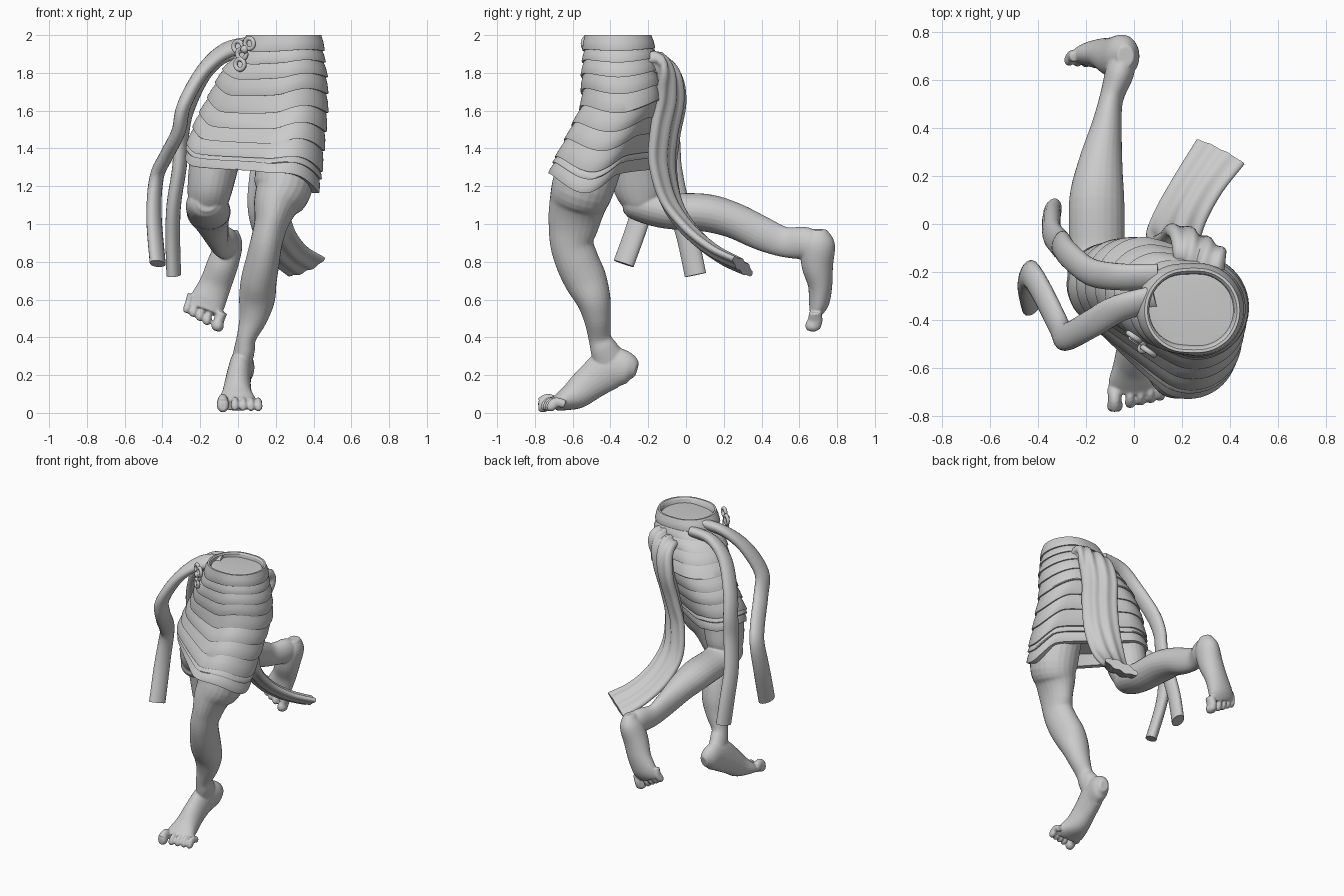
import bpy, bmesh, math
from mathutils import Vector

cube = bpy.data.objects.get("Cube")
if cube:
    bpy.data.objects.remove(cube, do_unlink=True)

clay = bpy.data.materials.new("clay_grey")
clay.use_nodes = True
clay.diffuse_color = (0.6, 0.6, 0.6, 1)
clay.node_tree.nodes["Principled BSDF"].inputs["Base Color"].default_value = (0.6, 0.6, 0.6, 1)


def finish(bm, name, angle=0.7):
    """Turn a bmesh into a smooth-shaded object."""
    bmesh.ops.recalc_face_normals(bm, faces=bm.faces[:])
    mesh = bpy.data.meshes.new(name)
    bm.to_mesh(mesh)
    bm.free()
    mesh.materials.append(clay)
    obj = bpy.data.objects.new(name, mesh)
    bpy.context.collection.objects.link(obj)
    bpy.ops.object.select_all(action='DESELECT')
    obj.select_set(True)
    bpy.context.view_layer.objects.active = obj
    bpy.ops.object.shade_smooth_by_angle(angle=angle)
    return obj


def skin(bm, rings):
    """Bridge rings of points and cap both ends."""
    loops = [[bm.verts.new(p) for p in ring] for ring in rings]
    n = len(loops[0])
    for a, b in zip(loops, loops[1:]):
        for i in range(n):
            j = (i + 1) % n
            bm.faces.new((a[i], a[j], b[j], b[i]))
    bm.faces.new(loops[0])
    bm.faces.new(loops[-1])


def spline(rows, steps=5):
    """Catmull-Rom curve through rows of any width."""
    out = []
    for i in range(len(rows) - 1):
        p0, p1 = rows[max(i - 1, 0)], rows[i]
        p2, p3 = rows[i + 1], rows[min(i + 2, len(rows) - 1)]
        for k in range(steps):
            t = k / steps
            out.append([b + 0.5 * t * (c - a + t * (2 * a - 5 * b + 4 * c - d
                        + t * (3 * (b - c) + d - a)))
                        for a, b, c, d in zip(p0, p1, p2, p3)])
    return out + [list(rows[-1])]


def loft(bm, rows, wide=(1, 0, 0), sides=24, pleat=0):
    """Sweep ellipses: each row is x, y, z, half width, half depth."""
    path = spline(rows)
    wide, rings = Vector(wide), []
    for i, (x, y, z, a, b) in enumerate(path):
        t = Vector(path[min(i + 1, len(path) - 1)][:3]) - Vector(path[max(i - 1, 0)][:3])
        t.normalize()
        u = (wide - wide.dot(t) * t).normalized()
        v = t.cross(u)
        ring = []
        for k in range(sides):
            w = math.tau * k / sides
            fold = 1 + pleat * math.cos(3 * math.pi * math.cos(w))
            ring.append(Vector((x, y, z)) + u * a * math.cos(w) + v * b * math.sin(w) * fold)
        rings.append(ring)
    skin(bm, rings)


def toes(bm, big, small, back):
    """Five toes spread between the big and the small toe tip."""
    big, small, back = Vector(big), Vector(small), Vector(back)
    for i in range(5):
        f = (0, 0.34, 0.57, 0.79, 1)[i]
        r = 0.033 if i == 0 else 0.022
        tip = big.lerp(small, f)
        lift = Vector((0, back.z * 0.1, abs(back.y) * 0.2))
        rows = [(*(tip + back), r, r), (*(tip + back * 0.5 + lift), r * 0.85, r * 1.2),
                (*(tip + back * 0.2), r, r * 1.2), (*tip, r * 0.6, r * 0.7)]
        loft(bm, rows, sides=12)


def fuse(obj):
    """Blend overlapping limb volumes into one skin."""
    m = obj.modifiers.new("fuse", 'REMESH')
    m.mode = 'VOXEL'
    m.voxel_size = 0.006
    m.use_smooth_shade = True
    s = obj.modifiers.new("soften", 'SMOOTH')
    s.factor = 0.5
    s.iterations = 4


# Standing leg with raised heel
bm = bmesh.new()
loft(bm, [(.25, -.48, 1.4, .15, .17), (.24, -.545, 1.2, .155, .165), (.2, -.575, 1.1, .12, .15),
          (.175, -.595, 1, .09, .135), (.15, -.605, .9, .085, .115), (.13, -.575, .8, .09, .115),
          (.11, -.53, .7, .095, .112), (.1, -.49, .6, .095, .092), (.08, -.47, .5, .075, .072),
          (.045, -.457, .4, .052, .06), (.035, -.435, .34, .055, .073), (.02, -.4, .27, .055, .09)])
loft(bm, [(.04, -.262, .23, .03, .04), (.03, -.31, .24, .058, .085), (.015, -.4, .235, .062, .11),
          (0, -.5, .165, .068, .095), (-.005, -.58, .1, .08, .08), (-.005, -.65, .065, .1, .055),
          (-.005, -.7, .045, .1, .035)])
toes(bm, (-.08, -.782, .036), (.108, -.735, .03), (0, .095, .015))
fuse(finish(bm, "left_leg"))

# Kicked-back leg
bm = bmesh.new()
loft(bm, [(-.1, -.25, 1.45, .14, .15), (-.13, -.25, 1.3, .13, .15), (-.15, -.24, 1.18, .118, .14),
          (-.16, -.23, 1.1, .1, .1), (-.16, -.22, 1.06, .06, .06)])
loft(bm, [(-.165, -.335, 1.11, .05, .045), (-.165, -.3, 1.11, .09, .075), (-.165, -.22, 1.1, .112, .095),
          (-.155, -.1, 1.07, .115, .095), (-.155, .1, 1.06, .115, .1), (-.14, .25, 1.02, .093, .095),
          (-.115, .4, .95, .065, .09), (-.095, .52, .905, .05, .08), (-.06, .63, .9, .06, .085),
          (-.04, .71, .9, .05, .06)])
loft(bm, [(-.035, .7, .97, .035, .045), (-.045, .7, .9, .07, .088), (-.08, .695, .79, .082, .085),
          (-.12, .71, .68, .085, .065), (-.16, .705, .59, .095, .055), (-.18, .69, .54, .09, .038)])
toes(bm, (-.115, .665, .435), (-.275, .68, .53), (.028, .018, .1))
fuse(finish(bm, "right_leg"))

# Wrapped skirt: section is the hull of two circles, one round each thigh
PROFILE = [  # z, left circle x y r, right circle x y r
    (2, .265, -.36, .183, .22, -.36, .183), (1.9, .265, -.355, .19, .19, -.35, .183),
    (1.8, .268, -.35, .203, .11, -.31, .19), (1.65, .262, -.34, .213, .05, -.26, .2),
    (1.5, .25, -.41, .21, -.03, -.25, .19), (1.35, .238, -.485, .205, -.09, -.26, .18),
    (1.25, .225, -.525, .2, -.11, -.25, .165)]


def section(z, grow):
    for lo, hi in zip(PROFILE, PROFILE[1:]):
        if z >= hi[0]:
            break
    f = (lo[0] - z) / (lo[0] - hi[0])
    _, ax, ay, ar, bx, by, br = [p + (q - p) * f for p, q in zip(lo, hi)]
    slant = min(1, (2 - z) / 0.75)
    ring = []
    for k in range(72):
        w = math.tau * k / 72
        c, s = math.cos(w), math.sin(w)
        x, y, r = max(((ax, ay, ar), (bx, by, br)), key=lambda q: q[0] * c + q[1] * s + q[2])
        crease = 0.06 * math.sin(math.pi * slant) * max(0, -0.5 * c - 0.86 * s) ** 4
        lift = slant * (0.02 * s * s + 0.04 * max(0, s) - 0.09 * c ** 3) - crease
        ring.append(Vector((x + (r + grow) * c, y + (r + grow) * s, z + lift)))
    for _ in range(3):  # soften the hull corners
        ring = [(ring[i - 1] + ring[i] * 2 + ring[(i + 1) % 72]) / 4 for i in range(72)]
    return ring


bm = bmesh.new()
rings = [section(1.968, -.06), section(1.966, -.035), section(1.99, -.028), section(2, -.018),
         section(2, -.006)]
edges = [1.995, 1.925, 1.87, 1.8, 1.72, 1.63, 1.54, 1.45, 1.35, 1.315, 1.25]
for top, low in zip(edges, edges[1:]):
    rings += [section(top, -.005), section(top * .6 + low * .4, .003),
              section(low + .006, .007), section(low, .005)]
rings += [section(1.25, -.03), section(1.35, -.05)]
skin(bm, rings)
finish(bm, "wrapped_skirt", 0.5)

# Pleated back sash
sash = [(.285, -.22, 1.82), (.28, -.15, 1.84), (.26, -.095, 1.775), (.232, -.08, 1.65),
        (.205, -.11, 1.48), (.175, -.12, 1.3), (.16, -.07, 1.1), (.195, .035, .95),
        (.27, .17, .84), (.36, .3, .775)]
widths = [.1, .11, .115, .12, .12, .12, .115, .11, .11, .12]
bm = bmesh.new()
loft(bm, [(*p, w, .062 - .0036 * i) for i, (p, w) in enumerate(zip(sash, widths))],
     wide=(.8, -.48, .4), sides=48, pleat=-.18)
finish(bm, "back_sash", 0.9)

# Two flying ribbons at the right hip
ribbons = {
    "front_ribbon": [(.09, -.31, 1.95), (-.06, -.35, 1.92), (-.185, -.42, 1.81), (-.285, -.47, 1.63),
                     (-.315, -.42, 1.49), (-.38, -.29, 1.36), (-.43, -.21, 1.25), (-.445, -.24, 1.05),
                     (-.425, -.33, .79)],
    "rear_ribbon": [(.1, -.22, 1.92), (-.06, -.22, 1.9), (-.18, -.2, 1.79), (-.27, -.13, 1.6),
                    (-.3, -.09, 1.45), (-.31, -.08, 1.3), (-.34, -.04, 1.1), (-.345, .01, .92),
                    (-.34, .05, .73)]}
for name, path in ribbons.items():
    bm = bmesh.new()
    loft(bm, [(*p, .059, .037) for p in path], wide=(.3, 1, .6), sides=20)
    finish(bm, name, 0.9)

# Waist ornament: small linked rings and a bead
for i, (x, y, z) in enumerate([(.0, -.47, 1.94), (.06, -.53, 1.955), (.01, -.49, 1.845), (.02, -.49, 1.9)]):
    bpy.ops.mesh.primitive_torus_add(location=(x, y, z), rotation=(math.pi / 2, 0.3 * i, -0.6),
                                     major_radius=.028, minor_radius=.012,
                                     major_segments=20, minor_segments=10)
    ring = bpy.context.object
    ring.name = f"waist_ring_{i + 1}"
    ring.data.materials.append(clay)
    bpy.ops.object.shade_smooth()
bpy.ops.mesh.primitive_uv_sphere_add(radius=.022, location=(.035, -.52, 1.925), segments=16, ring_count=10)
bpy.context.object.name = "waist_bead"
bpy.context.object.data.materials.append(clay)
bpy.ops.object.shade_smooth()
